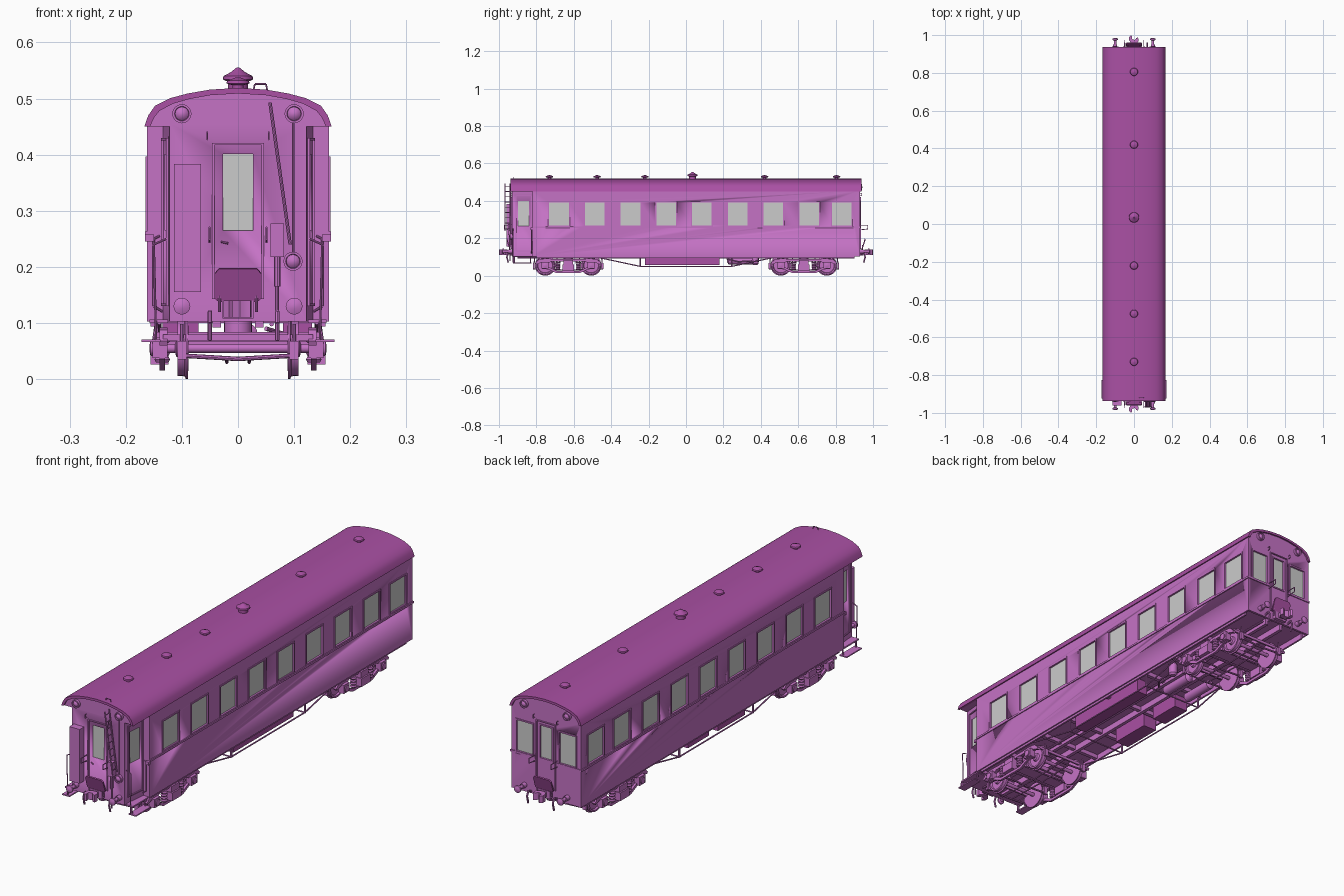
import bpy, bmesh
from math import sin, cos, pi, atan, radians
from mathutils import Vector, Matrix

def material(name, c):
    m = bpy.data.materials.new(name)
    m.diffuse_color = (*c, 1)
    return m
PINK = material("body_paint", (0.56, 0.17, 0.56))
DARK = material("roof_paint", (0.40, 0.08, 0.37))

def box(bm, lo, hi, M=Matrix()):
    c = [(a + b) / 2 for a, b in zip(lo, hi)]
    s = [abs(b - a) for a, b in zip(lo, hi)]
    bmesh.ops.create_cube(bm, size=1, matrix=M @ Matrix.Translation(c) @ Matrix.Diagonal((*s, 1)))

def lathe(bm, prof, loc, axis=(0, 0, 1), n=20):
    R = Vector(axis).to_track_quat('Z', 'Y').to_matrix()
    rings = [[bm.verts.new(Vector(loc) + R @ Vector((r * cos(2 * pi * i / n), r * sin(2 * pi * i / n), h)))
              for i in range(n)] for r, h in prof]
    for a, b in zip(rings, rings[1:]):
        for i in range(n):
            bm.faces.new((a[i], a[(i + 1) % n], b[(i + 1) % n], b[i]))
    bm.faces.new(rings[0][::-1])
    bm.faces.new(rings[-1])

def rod(bm, r, *pts, n=8):
    for p, q in zip(pts, pts[1:]):
        d = Vector(q) - Vector(p)
        lathe(bm, [(r, 0), (r, d.length)], p, d, n)

def prism(bm, pts, axis, a, b):
    def at(p, t):
        v = list(p)
        v.insert('xyz'.index(axis), t)
        return v
    r0, r1 = ([bm.verts.new(at(p, t)) for p in pts] for t in (a, b))
    bm.faces.new(r0)
    bm.faces.new(r1[::-1])
    for i in range(len(pts)):
        j = (i + 1) % len(pts)
        bm.faces.new((r0[i], r0[j], r1[j], r1[i]))

def finish(bm, name, mat=PINK, mirror=(0, 0), y=0):
    bmesh.ops.recalc_face_normals(bm, faces=bm.faces)
    me = bpy.data.meshes.new(name)
    bm.to_mesh(me)
    bm.free()
    ob = bpy.data.objects.new(name, me)
    bpy.context.collection.objects.link(ob)
    ob.location.y = y
    if mat:
        me.materials.append(mat)
    bpy.ops.object.select_all(action='DESELECT')
    bpy.context.view_layer.objects.active = ob
    ob.select_set(True)
    bpy.ops.object.shade_smooth_by_angle(angle=radians(32))
    if any(mirror):
        m = ob.modifiers.new("mirror", 'MIRROR')
        m.use_axis = (bool(mirror[0]), bool(mirror[1]), False)
        m.use_mirror_merge = False
    return ob
new = bmesh.new

# window list: (placement with outward = local -y, width, height)
def place(x, y, z, deg):
    return Matrix.Translation((x, y, z)) @ Matrix.Rotation(radians(deg), 4, 'Z')
tilt = 90 - atan(0.012 / 0.11) * 180 / pi
windows, doors = [], []
for s in (1, -1):
    for y in [-0.679 + 0.191 * i for i in range(8)] + [0.833]:
        windows.append((place(s * 0.162, y, 0.33, s * 90), 0.105, 0.122))
    windows.append((place(s * 0.1, 0.93, 0.33, 180), 0.075, 0.13))
    doors.append((place(s * 0.1288, -0.868, 0.333, s * tilt), 0.06, 0.135))
doors.append((place(0, -0.93, 0.333, 0), 0.054, 0.136))
windows.append((place(0, 0.93, 0.333, 180), 0.054, 0.136))

# main body and front vestibule, with window pockets cut in
bm = new()
for M, w, h in windows + doors:
    box(bm, (-w/2, -0.01, -h/2), (w/2, 0.008, h/2), M)
box(bm, (-0.155, -0.81, 0.08), (0.155, 0.92, 0.118))
cutter = finish(bm, "window_cutter", None)
cutter.hide_render = True
bm = new(); box(bm, (-0.162, -0.82, 0.103), (0.162, 0.93, 0.456))
body = finish(bm, "carriage_body")
bm = new()
prism(bm, [(-0.122, -0.93), (0.122, -0.93), (0.134, -0.815), (-0.134, -0.815)], 'z', 0.103, 0.456)
vestibule = finish(bm, "front_vestibule")
for ob in (body, vestibule):
    m = ob.modifiers.new("cut", 'BOOLEAN')
    m.operation, m.object, m.solver = 'DIFFERENCE', cutter, 'EXACT'
    bpy.context.view_layer.objects.active = ob
    bpy.ops.object.modifier_apply(modifier="cut")
bpy.data.objects.remove(cutter)

# glass, window frames and door frames
def frame(bm, M, w, h, t, d):
    for s in (-1, 1):
        box(bm, (s * w/2, -d, -h/2 - t), (s * (w/2 + t), 0.001, h/2 + t), M)
        box(bm, (-w/2, -d, s * h/2), (w/2, 0.001, s * (h/2 + t)), M)
bm, fr = new(), new()
for M, w, h in windows + doors:
    box(bm, (-w/2, 0.005, -h/2), (w/2, 0.009, h/2), M)
for M, w, h in windows:
    frame(fr, M, w, h, 0.006, 0.003)
for a, y in ((0, -0.93), (180, 0.93)):
    frame(fr, place(0, y, 0.282, a), 0.084, 0.27, 0.004, 0.005)
for s in (1, -1):
    frame(fr, place(s * 0.1288, -0.868, 0.28, s * tilt), 0.078, 0.29, 0.005, 0.004)
finish(bm, "window_glass", None)
finish(fr, "window_frames")

# curved roof shell and the gable filling under it
outer = [(0.167, 0.45), (0.160, 0.470), (0.148, 0.487), (0.12, 0.501), (0.09, 0.509), (0.05, 0.516), (0, 0.519)]
inner = [(0.157, 0.45), (0.149, 0.467), (0.140, 0.478), (0.116, 0.491), (0.088, 0.499), (0.05, 0.506), (0, 0.509)]
def flip(p): return [(-x, z) for x, z in p[-2::-1]]
bm = new()
prism(bm, outer + flip(outer) + (inner + flip(inner))[::-1], 'y', -0.937, 0.937)
finish(bm, "roof", DARK)
bm = new()
prism(bm, inner + flip(inner), 'y', -0.93, 0.93)
finish(bm, "roof_gable")

# roof ventilators and grab handle
bm = new()
lathe(bm, [(.018, .51), (.018, .53), (.027, .534), (.026, .54), (.013, .547), (.003, .555)], (0, 0.035, 0))
for y in (0.805, 0.42, -0.22, -0.475, -0.73):
    lathe(bm, [(.010, .51), (.010, .524), (.021, .527), (.019, .532), (.003, .538)], (0, y, 0))
finish(bm, "roof_ventilators", DARK)
bm = new()
rod(bm, 0.0015, (.027, -.92, .512), (.03, -.92, .526), (.05, -.92, .526), (.053, -.92, .51))
finish(bm, "roof_handle")

# belt rail along sides and rear end
bm = new()
box(bm, (0.161, -0.82, 0.255), (0.166, 0.933, 0.263))
box(bm, (0.05, 0.929, 0.255), (0.162, 0.934, 0.263))
finish(bm, "belt_rail", PINK, (1, 0))

# lamps at both ends, buffers, gate bars and hooks
bm = new()
LAMP = [(.017, 0), (.017, .012), (.013, .012), (.012, .008), (.008, .012), (.002, .014)]
lathe(bm, LAMP, (0.1, -0.929, 0.473), (0, -1, 0))
lathe(bm, [(.011, -.01), (.011, .02), (.007, .02), (.007, .042), (.015, .044), (.015, .051), (.005, .055)],
      (0.1, -0.93, 0.13), (0, -1, 0), 16)
rod(bm, .002, (.051, -.93, .27), (.051, -.972, .27), (.051, -.972, .25), (.051, -.93, .245))
rod(bm, .0015, (.055, -.93, .44), (.055, -.94, .44), (.055, -.94, .427), (.055, -.93, .427))
finish(bm, "end_lamps_and_buffers", PINK, (1, 1))

# couplers with clasp heads, drawbar pocket and hoses
bm = new()
box(bm, (-0.012, -0.965, 0.115), (0.012, -0.9, 0.135))
box(bm, (-0.028, -0.945, 0.108), (0.028, -0.925, 0.14))
prism(bm, [(-.012, -.955), (-.026, -.972), (-.026, -.99), (-.016, -1), (-.010, -.995), (-.012, -.98), (.004, -.974),
           (.012, -.984), (.022, -.988), (.024, -.968), (.012, -.955)], 'z', 0.11, 0.14)
for x in (-0.05, 0.07):
    rod(bm, .004, (x, -.925, .11), (x, -.95, .12), (x, -.958, .10), (x, -.95, .07))
for x in (-0.033, 0.033):
    rod(bm, .003, (x, -.94, .12), (x, -.945, .165))
finish(bm, "couplers", PINK, (0, 1))

# hinged gangway aprons
bm = new()
prism(bm, [(-.042, .145), (-.034, .138), (.034, .138), (.042, .145), (.042, .19), (.034, .2), (-.034, .2), (-.042, .19)],
      'y', -0.003, 0.003)
bmesh.ops.rotate(bm, verts=bm.verts, cent=(0, 0, 0.14), matrix=Matrix.Rotation(radians(18), 3, 'X'))
bmesh.ops.translate(bm, verts=bm.verts, vec=(0, -0.94, 0))
finish(bm, "gangway_aprons", DARK, (0, 1))

# front locker, folding ladder, brake gear and handles
bm = new()
box(bm, (-0.114, -0.96, 0.155), (-0.066, -0.929, 0.383))
finish(bm, "front_locker")
bm = new()
top, bot = Vector((.057, 0, .493)), Vector((.093, 0, .24))
for y in (-0.968, -0.94):
    rod(bm, .003, top + Vector((0, y, 0)), bot + Vector((0, y, 0)))
for i in range(9):
    p = top.lerp(bot, (i + 0.5) / 9)
    rod(bm, .002, p + Vector((0, -.968, 0)), p + Vector((0, -.94, 0)))
finish(bm, "ladder")
bm = new()
box(bm, (.058, -.952, .218), (.082, -.929, .277))
rod(bm, .006, (.07, -.94, .22), (.07, -.94, .165))
rod(bm, .003, (.07, -.94, .17), (.07, -.94, .08))
rod(bm, .002, (.099, -.935, .46), (.099, -.935, .21))
lathe(bm, LAMP, (.098, -.929, .21), (0, -1, 0))
rod(bm, .002, (-.03, -.935, .245), (-.018, -.938, .242))
finish(bm, "hand_brake")

# vestibule steps and grab rails
bm = new()
box(bm, (.125, -.925, .100), (.158, -.82, .106))
box(bm, (.138, -.925, .066), (.172, -.825, .071))
for y in (-.918, -.832):
    rod(bm, .003, (.145, y, .103), (.150, y, .07))
rod(bm, .002, (.128, -.925, .25), (.150, -.925, .24), (.146, -.925, .07))
rod(bm, .002, (.134, -.826, .12), (.15, -.826, .13), (.15, -.826, .25), (.14, -.822, .255))
box(bm, (.150, -.832, .245), (.166, -.82, .258))
finish(bm, "steps_and_rails", PINK, (1, 0))

# underframe sills, crossbars and truss rods
bm = new()
box(bm, (.03, -.9, .092), (.045, .9, .12))
box(bm, (.148, -.8, .094), (.156, .9, .12))
for y in (-.63, -.42, -.245, 0, .245, .42, .63):
    box(bm, (0, y - .008, .1), (.15, y + .008, .12))
rod(bm, .003, (.14, -.48, .1), (.14, -.245, .05), (.14, .245, .05), (.14, .48, .1))
for y in (-.245, .245):
    rod(bm, .004, (.14, y, .105), (.14, y, .048))
rod(bm, .003, (0, -.245, .05), (.14, -.245, .05))
rod(bm, .003, (0, .245, .05), (.14, .245, .05))
finish(bm, "underframe", PINK, (1, 0))

# underfloor equipment boxes and air tanks
bm = new()
box(bm, (.08, -.22, .056), (.132, .18, .12))
box(bm, (-.135, -.2, .056), (-.07, -.02, .12))
box(bm, (-.135, .04, .06), (-.07, .18, .12))
finish(bm, "equipment_boxes", DARK)
bm = new()
TANK = [(.008, 0), (.02, .008), (.02, .152), (.008, .16)]
lathe(bm, TANK, (.015, .22, .08), (0, 1, 0))
lathe(bm, TANK, (-.09, .23, .082), (0, 1, 0))
lathe(bm, [(.012, .058), (.018, .066), (.018, .11), (.01, .12)], (.1, .37, 0))
rod(bm, .004, (.1, .37, .08), (.1, .28, .075), (.05, .22, .09))
rod(bm, .004, (.06, -.9, .098), (.06, .9, .098))
finish(bm, "air_tanks")

# bogies: one quarter mirrored both ways
for name, y in (("front_bogie", -0.63), ("rear_bogie", 0.63)):
    bm, a = new(), 0.123
    lathe(bm, [(.012, .088), (.055, .089), (.055, .093), (.05, .095), (.049, .108), (.042, .108), (.039, .101),
               (.018, .101), (.015, .11), (.008, .112)], (0, a, .055), (1, 0, 0), 28)
    rod(bm, .008, (0, a, .055), (.15, a, .055), n=12)
    box(bm, (.126, a - .019, .038), (.152, a + .019, .074))
    lathe(bm, [(.014, 0), (.014, .005), (.004, .007)], (.151, a, .055), (1, 0, 0), 12)
    # side frame with arched ends, and dropped equaliser bar
    prism(bm, [(0, .076), (.09, .076), (.105, .068), (.15, .068), (.172, .06), (.176, .068), (.155, .088), (.12, .092),
               (.08, .09), (0, .09)], 'x', .126, .140)
    prism(bm, [(0, .026), (.06, .026), (.10, .045), (.14, .045), (.14, .036), (.105, .034), (.065, .015), (0, .015)],
          'x', .130, .140)
    # springs, bolster, cross members and pivot
    for k in range(4):
        lathe(bm, [(.011, 0), (.014, .005), (.011, .010)], (.135, .055, .03 + .0115 * k), n=12)
    box(bm, (0, 0, .06), (.15, .026, .084))
    box(bm, (.124, 0, .026), (.156, .03, .06))
    box(bm, (0, .04, .066), (.13, .05, .084))
    box(bm, (0, .165, .068), (.134, .172, .08))
    lathe(bm, [(.025, .08), (.025, .12)], (0, 0, 0))
    # brake shoes and beams
    for yy in (.062, .184):
        box(bm, (.092, yy - .005, .035), (.108, yy + .005, .068))
        rod(bm, .004, (0, yy, .036), (.1, yy, .042))
        rod(bm, .003, (.1, yy, .05), (.1, yy * .97, .098))
    rod(bm, .003, (.02, 0, .03), (.02, .184, .036))
    finish(bm, name, PINK, (1, 1), y)
